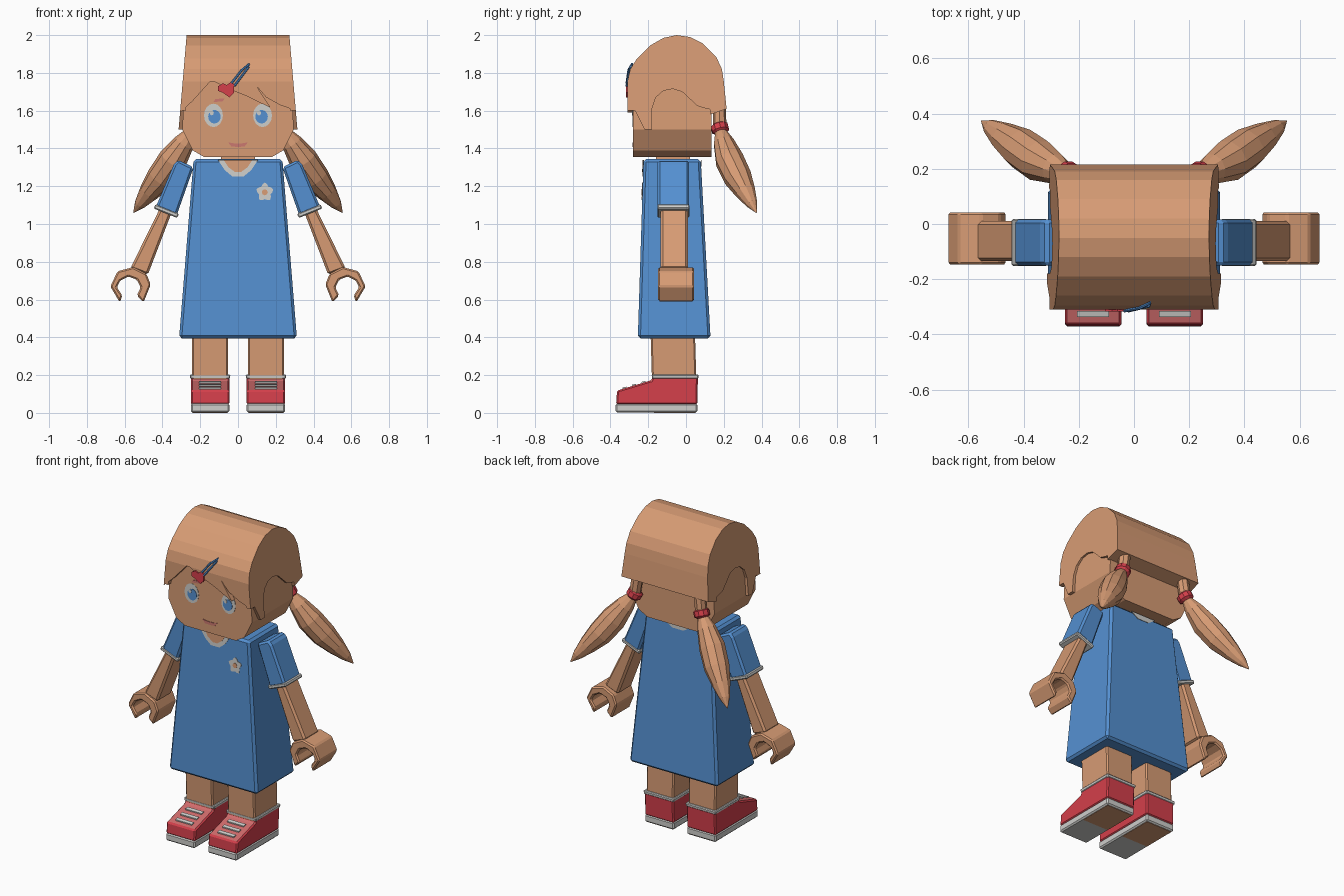
import bpy, bmesh
from math import cos, sin, pi
from mathutils import Vector

if "Cube" in bpy.data.objects:
    bpy.data.objects.remove(bpy.data.objects["Cube"])


def material(name, r, g, b):
    m = bpy.data.materials.new(name)
    m.use_nodes = True
    m.diffuse_color = (r, g, b, 1)
    m.node_tree.nodes["Principled BSDF"].inputs["Base Color"].default_value = (r, g, b, 1)
    return m


SKIN = material("tan", 0.68, 0.33, 0.175)
BLUE = material("blue", 0.09, 0.28, 0.64)
RED = material("red", 0.66, 0.05, 0.07)
PINK = material("rose", 0.64, 0.15, 0.15)
WHITE = material("off_white", 0.62, 0.62, 0.60)
LIP = material("lip_pink", 0.60, 0.19, 0.16)


def finish(name, bm, mat, bevel=0.0):
    bmesh.ops.recalc_face_normals(bm, faces=bm.faces)
    mesh = bpy.data.meshes.new(name)
    bm.to_mesh(mesh)
    bm.free()
    mesh.materials.append(mat)
    ob = bpy.data.objects.new(name, mesh)
    bpy.context.collection.objects.link(ob)
    if bevel:
        mod = ob.modifiers.new("bevel", "BEVEL")
        mod.width, mod.segments = bevel, 1
        mod.limit_method, mod.angle_limit = "ANGLE", 0.7
    return ob


def prism(name, pts, axis, t0, t1, mat, bevel=0.0, warp=None):
    """Extrude an outline along x (outline is y,z) or along y (outline is x,z)."""
    bm = bmesh.new()
    rings = []
    for t in (t0, t1):
        co = [(t, a, b) if axis == "x" else (a, t, b) for a, b in pts]
        rings.append([bm.verts.new(warp(*c) if warp else c) for c in co])
    n = len(pts)
    for i in range(n):
        j = (i + 1) % n
        bm.faces.new((rings[0][i], rings[0][j], rings[1][j], rings[1][i]))
    bm.faces.new(rings[0])
    bm.faces.new(rings[1])
    return finish(name, bm, mat, bevel)


def box(name, low, high, mat, bevel=0.0):
    """Tapered box between two rectangles, each given as x0, x1, y0, y1, z."""
    bm = bmesh.new()
    vs = [bm.verts.new((r[i], r[j], r[4])) for r in (low, high)
          for i, j in ((0, 2), (1, 2), (1, 3), (0, 3))]
    for i in range(4):
        j = (i + 1) % 4
        bm.faces.new((vs[i], vs[j], vs[j + 4], vs[i + 4]))
    bm.faces.new(vs[:4])
    bm.faces.new(vs[4:])
    return finish(name, bm, mat, bevel)


def tube(name, path, radii, sides, mat):
    """Sweep a ring of varying radius along a path."""
    bm = bmesh.new()
    path = [Vector(p) for p in path]
    rings = []
    for i, p in enumerate(path):
        d = (path[min(i + 1, len(path) - 1)] - path[max(i - 1, 0)]).normalized()
        u = d.cross(Vector((0, 1, 0))).normalized()
        v = d.cross(u)
        rings.append([bm.verts.new(p + radii[i] * (u * cos(2 * pi * k / sides) + v * sin(2 * pi * k / sides)))
                      for k in range(sides)])
    for a, b in zip(rings, rings[1:]):
        for k in range(sides):
            m = (k + 1) % sides
            bm.faces.new((a[k], a[m], b[m], b[k]))
    bm.faces.new(rings[0])
    bm.faces.new(rings[-1])
    return finish(name, bm, mat)


def oval(x, z, rx, rz, n=16):
    return [(x + rx * cos(2 * pi * k / n), z + rz * sin(2 * pi * k / n)) for k in range(n)]


def flip(pts, s):
    return [(s * a, b) for a, b in pts]


def both(pts):
    """Close a right-hand outline with its mirror image."""
    return pts + [(-a, b) for a, b in reversed(pts)]


# Head and neck
prism("head", both([(0.18, 1.355), (0.24, 1.39), (0.295, 1.5), (0.29, 1.6), (0.28, 1.8)]),
      "y", -0.28, 0.135, SKIN)
box("neck", (-0.09, 0.09, -0.16, 0.02, 1.3), (-0.09, 0.09, -0.16, 0.02, 1.37), SKIN)


# Hair: rounded cap, back, sides and fringe, all narrowing upwards
def narrow(x, y, z):
    return (x * (0.272 + (2 - z) * 0.085) / 0.3, y, z)


dome = [(-0.31, 1.755), (-0.295, 1.82), (-0.26, 1.875), (-0.19, 1.945), (-0.12, 1.985), (-0.05, 2.0),
        (0.02, 1.99), (0.09, 1.955), (0.16, 1.885), (0.19, 1.82), (0.2, 1.755)]
prism("hair_cap", dome, "x", -0.3, 0.3, SKIN, warp=narrow)
prism("hair_back", [(0.1, 1.755), (0.2, 1.755), (0.215, 1.61), (0.13, 1.58)], "x", -0.3, 0.3, SKIN, warp=narrow)
side = [(-0.31, 1.755), (-0.31, 1.6), (-0.27, 1.6), (-0.22, 1.5), (-0.18, 1.5), (-0.18, 1.61),
        (-0.16, 1.67), (-0.12, 1.705), (-0.07, 1.715), (-0.02, 1.7), (0.06, 1.625), (0.11, 1.61),
        (0.215, 1.61), (0.2, 1.755)]
fringe_right = [(-0.3, 1.755), (-0.3, 1.59), (-0.24, 1.65), (-0.15, 1.755)]
fringe_left = [(-0.13, 1.755), (-0.06, 1.72), (0.05, 1.675), (0.17, 1.615), (0.1, 1.73), (0.15, 1.67),
               (0.22, 1.63), (0.3, 1.6), (0.3, 1.755)]
for label, s in (("left", 1), ("right", -1)):
    prism("hair_side_" + label, side, "x", s * 0.27, s * 0.3, SKIN, warp=narrow)
prism("fringe_right", fringe_right, "y", -0.31, -0.27, SKIN, warp=narrow)
prism("fringe_left", fringe_left, "y", -0.31, -0.27, SKIN, warp=narrow)

# Face details
for label, s in (("left", 1), ("right", -1)):
    prism("eye_white_" + label, oval(s * 0.13, 1.575, 0.05, 0.062), "y", -0.279, -0.282, WHITE)
    prism("iris_" + label, oval(s * 0.125, 1.568, 0.033, 0.036), "y", -0.279, -0.284, BLUE)
    prism("eye_glint_" + label, oval(s * 0.125 - 0.014, 1.588, 0.011, 0.013, 8), "y", -0.279, -0.286, WHITE)
prism("brow", [(-0.13, 1.645), (-0.08, 1.65), (-0.07, 1.665), (-0.12, 1.662)], "y", -0.279, -0.283, LIP)
prism("mouth", both([(0.0, 1.408), (0.035, 1.41), (0.052, 1.432), (0.02, 1.427)]), "y", -0.279, -0.283, LIP)

# Hair clip
heart = [(-0.045, 1.67), (-0.02, 1.695), (-0.02, 1.74), (-0.04, 1.75), (-0.06, 1.735), (-0.08, 1.745),
         (-0.105, 1.73), (-0.105, 1.705), (-0.08, 1.695)]
prism("clip_heart", heart, "y", -0.3, -0.318, RED)
tube("clip_pin", [(-0.035, -0.315, 1.745), (0.02, -0.305, 1.815), (0.06, -0.285, 1.848),
                  (0.055, -0.297, 1.83), (-0.02, -0.315, 1.73)], [0.006] * 5, 6, BLUE)

# Pigtails with ties
for label, s in (("left", 1), ("right", -1)):
    tube("pigtail_root_" + label, [(s * 0.215, 0.175, 1.64), (s * 0.235, 0.18, 1.5)], [0.035, 0.035], 8, SKIN)
    tube("hair_tie_" + label, [(s * 0.225, 0.173, 1.53), (s * 0.23, 0.176, 1.52), (s * 0.242, 0.183, 1.493),
                               (s * 0.247, 0.186, 1.48)], [0.03, 0.047, 0.047, 0.03], 10, RED)
    tube("pigtail_" + label, [(s * 0.245, 0.183, 1.49), (s * 0.285, 0.2, 1.43), (s * 0.345, 0.23, 1.34),
                              (s * 0.41, 0.275, 1.245), (s * 0.47, 0.315, 1.17), (s * 0.52, 0.35, 1.105),
                              (s * 0.553, 0.373, 1.06)],
         [0.03, 0.056, 0.077, 0.075, 0.055, 0.03, 0.002], 10, SKIN)

# Dress
box("dress", (-0.312, 0.312, -0.255, 0.13, 0.395), (-0.235, 0.235, -0.225, 0.078, 1.343), BLUE, 0.014)


# Collar and flower plates lean with the dress front
def lean(x, y, z):
    return (x, y - 0.225 - (1.343 - z) * 0.0317, z)


prism("collar", both([(0.03, 1.252), (0.07, 1.285), (0.105, 1.338)]), "y", 0.002, -0.003, WHITE, warp=lean)
prism("neckline", both([(0.015, 1.275), (0.05, 1.3), (0.075, 1.338)]), "y", 0.002, -0.005, SKIN, warp=lean)
prism("collar_back", both([(0.04, 1.305), (0.09, 1.338)]), "y", 0.079, 0.083, WHITE)
petals = []
for k in range(20):
    r = 0.044 + 0.008 * cos(5 * 2 * pi * k / 20)
    petals.append((0.142 + r * 0.9 * sin(2 * pi * k / 20), 1.168 + r * cos(2 * pi * k / 20)))
prism("flower", petals, "y", 0.002, -0.003, WHITE, warp=lean)
prism("flower_centre", oval(0.142, 1.168, 0.016, 0.016, 8), "y", 0.002, -0.005, SKIN, warp=lean)

# Arms
sleeve = [(0.235, 1.3), (0.317, 1.34), (0.34, 1.315), (0.435, 1.09), (0.325, 1.045)]
cuff = [(0.437, 1.105), (0.446, 1.082), (0.322, 1.032), (0.312, 1.055)]
forearm = [(0.34, 1.09), (0.4, 1.11), (0.57, 0.765), (0.478, 0.73)]
hand = [(0.676, 0.67), (0.637, 0.75), (0.555, 0.772), (0.485, 0.737), (0.462, 0.68), (0.5, 0.585),
        (0.535, 0.622), (0.515, 0.665), (0.535, 0.705), (0.58, 0.722), (0.623, 0.7), (0.642, 0.665),
        (0.612, 0.622), (0.626, 0.585)]
for label, s in (("left", 1), ("right", -1)):
    prism("sleeve_" + label, flip(sleeve, s), "y", -0.15, 0.016, BLUE, 0.012)
    prism("cuff_" + label, flip(cuff, s), "y", -0.152, 0.018, WHITE, 0.006)
    prism("forearm_" + label, flip(forearm, s), "y", -0.135, 0.01, SKIN, 0.012)
    prism("hand_" + label, flip(hand, s), "y", -0.147, 0.042, SKIN, 0.008)

# Legs and shoes
upper = [(-0.37, 0.045), (0.06, 0.045), (0.063, 0.19), (-0.175, 0.19), (-0.185, 0.172), (-0.365, 0.118)]
for label, s in (("left", 1), ("right", -1)):
    c = s * 0.148
    l, r = c - 0.102, c + 0.102
    box("leg_" + label, (c - 0.095, c + 0.095, -0.18, 0.055, 0.17), (c - 0.097, c + 0.097, -0.19, 0.045, 0.5),
        SKIN, 0.008)
    shoe = prism("shoe_" + label, upper, "x", l, r, RED, 0.008)
    shoe.data.materials.append(PINK)
    for f in shoe.data.polygons:
        if f.normal.z > 0.5 and f.center.y < -0.18:
            f.material_index = 1
    box("sole_" + label, (l, r, -0.372, 0.06, 0.002), (l, r, -0.372, 0.06, 0.05), WHITE, 0.008)
    box("heel_patch_" + label, (l + 0.01, r - 0.01, -0.17, 0.05, 0), (l + 0.01, r - 0.01, -0.17, 0.05, 0.004), SKIN)
    box("ankle_band_" + label, (l - 0.003, r + 0.003, -0.18, 0.065, 0.18),
        (l - 0.006, r + 0.006, -0.182, 0.067, 0.203), WHITE, 0.005)
    for k in range(3):
        y = -0.325 + k * 0.05
        z = 0.118 + (y + 0.365) * 0.3
        prism(f"lace_{label}_{k + 1}", [(y - 0.011, z - 0.008), (y + 0.011, z - 0.002), (y + 0.009, z + 0.009),
                                        (y - 0.012, z + 0.004)], "x", c - 0.058, c + 0.058, WHITE)
